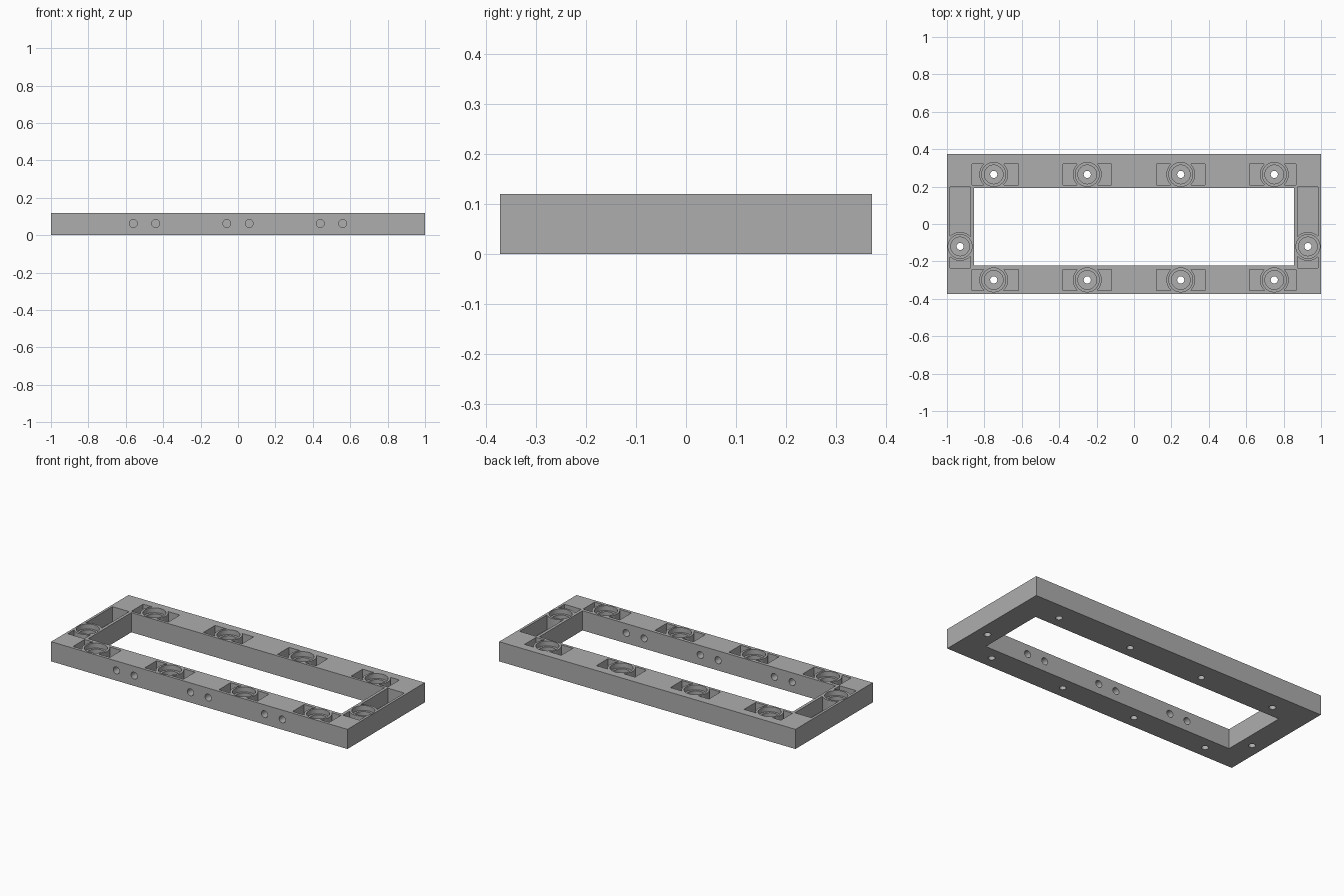
import bpy, bmesh, math
from mathutils import Matrix

cube = bpy.data.objects.get("Cube")
if cube:
    bpy.data.objects.remove(cube)

gray = bpy.data.materials.new("neutral gray")
gray.use_nodes = True
colour = (0.42, 0.42, 0.42, 1)
gray.diffuse_color = colour
gray.node_tree.nodes["Principled BSDF"].inputs["Base Color"].default_value = colour

TOP = 0.12
FLOOR = 0.03
ABOVE = 0.2


def finish(bm, name):
    mesh = bpy.data.meshes.new(name)
    bm.to_mesh(mesh)
    bm.free()
    mesh.materials.append(gray)
    obj = bpy.data.objects.new(name, mesh)
    bpy.context.collection.objects.link(obj)
    return obj


def block(name, x0, x1, y0, y1, z0, z1):
    bm = bmesh.new()
    bmesh.ops.create_cube(bm, size=1)
    for v in bm.verts:
        v.co.x = x1 if v.co.x > 0 else x0
        v.co.y = y1 if v.co.y > 0 else y0
        v.co.z = z1 if v.co.z > 0 else z0
    return finish(bm, name)


def cylinder(name, x, y, r, z0, z1, along_y=False):
    bm = bmesh.new()
    bmesh.ops.create_cone(bm, cap_ends=True, segments=48, radius1=r, radius2=r, depth=z1 - z0)
    if along_y:
        bmesh.ops.rotate(bm, matrix=Matrix.Rotation(math.pi / 2, 3, "X"), verts=bm.verts)
    bmesh.ops.translate(bm, vec=(x, y, (z0 + z1) / 2), verts=bm.verts)
    return finish(bm, name)


def boolean(target, tools, operation="DIFFERENCE"):
    """Apply each tool to the target, then drop the tool."""
    for tool in tools:
        mod = target.modifiers.new("cut", "BOOLEAN")
        mod.operation = operation
        mod.solver = "EXACT"
        mod.object = tool
        bpy.context.view_layer.objects.active = target
        bpy.ops.object.modifier_apply(modifier=mod.name)
        bpy.data.objects.remove(tool)


# Rectangular frame with its central opening
frame = block("mounting_frame", -1, 1, -0.373, 0.373, 0, TOP)
boolean(frame, [block("opening", -0.855, 0.855, -0.223, 0.193, -0.1, ABOVE)])

# Pockets: seat position and the extents of the recess around it
seats = []
for side in (-1, 1):
    for x, inner, outer in ((0.25, 0.13, 0.13), (0.75, 0.133, 0.115)):
        ends = sorted((side * (x - inner), side * (x + outer)))
        for y in (-0.299, 0.265):
            seats.append((side * x, y, *ends, y - 0.056, y + 0.056))
    ends = sorted((side * 0.873, side * 0.985))
    seats.append((side * 0.93, -0.12, *ends, -0.235, 0.197))

# Each recess keeps a round collar, which holds a stepped bore
for x, y, x0, x1, y0, y1 in seats:
    pocket = block("pocket", x0, x1, y0, y1, FLOOR, ABOVE)
    boolean(pocket, [cylinder("collar", x, y, 0.077, 0, ABOVE + 0.1)])
    boolean(frame, [
        pocket,
        cylinder("seat_bore", x, y, 0.064, 0.09, ABOVE),
        cylinder("head_bore", x, y, 0.05, 0.05, ABOVE),
        cylinder("screw_hole", x, y, 0.019, -0.1, ABOVE),
    ])

# Paired cable holes through the front rail
for centre in (-0.5, 0, 0.5):
    for offset in (-0.06, 0.06):
        hole = cylinder("cable_hole", centre + offset, 0, 0.021, -0.1, 0.225, True)
        hole.location.y = -0.3
        bpy.context.view_layer.update()
        boolean(frame, [hole])

# Smooth bores, crisp edges
bpy.ops.object.select_all(action="DESELECT")
frame.select_set(True)
bpy.context.view_layer.objects.active = frame
bpy.ops.object.shade_smooth_by_angle(angle=math.radians(30))
